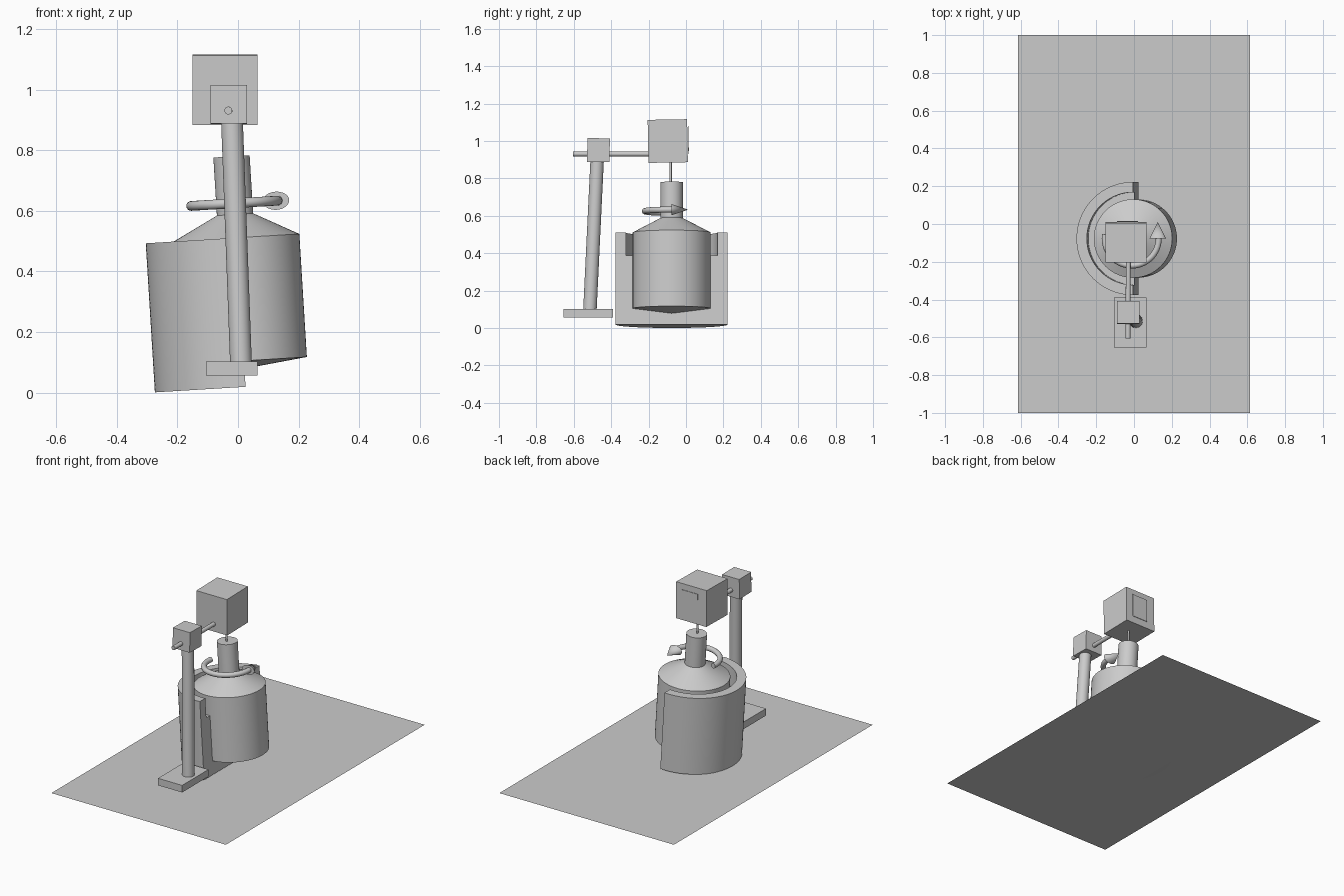
import bpy, bmesh
from math import radians, cos, sin, pi
from mathutils import Vector, Matrix

if "Cube" in bpy.data.objects:
    bpy.data.objects.remove(bpy.data.objects["Cube"])

# Tilted frame shared by the cup, the spindle and the arrow
TILT = Matrix.Translation((0.025, -0.077, 0.019)) @ Matrix.Rotation(radians(-3.5), 4, 'Y')


def finish(name, bm, matrix=None, smooth=True):
    bmesh.ops.remove_doubles(bm, verts=bm.verts, dist=1e-5)
    bmesh.ops.recalc_face_normals(bm, faces=bm.faces)
    me = bpy.data.meshes.new(name)
    bm.to_mesh(me)
    bm.free()
    ob = bpy.data.objects.new(name, me)
    bpy.context.collection.objects.link(ob)
    if matrix is not None:
        ob.matrix_world = matrix
    if smooth:
        bpy.ops.object.select_all(action='DESELECT')
        ob.select_set(True)
        bpy.context.view_layer.objects.active = ob
        bpy.ops.object.shade_smooth_by_angle(angle=radians(30))
    return ob


def box(name, lo, hi, tilt_x=0):
    lo, hi = Vector(lo), Vector(hi)
    bm = bmesh.new()
    bmesh.ops.create_cube(bm, size=1)
    bmesh.ops.scale(bm, vec=hi - lo, verts=bm.verts)
    m = Matrix.Translation((lo + hi) / 2) @ Matrix.Rotation(radians(tilt_x), 4, 'X')
    return finish(name, bm, m, False)


def rod(name, a, b, r1, r2=None, matrix=None, seg=32):
    a, b = Vector(a), Vector(b)
    bm = bmesh.new()
    bmesh.ops.create_cone(bm, cap_ends=True, segments=seg, radius1=r1,
                          radius2=r1 if r2 is None else r2, depth=(b - a).length)
    m = Matrix.Translation((a + b) / 2) @ (b - a).to_track_quat('Z', 'Y').to_matrix().to_4x4()
    return finish(name, bm, (matrix or Matrix()) @ m)


def revolve(name, profile, start, sweep, seg):
    # Profile of (radius, height) spun about local z; partial sweeps get capped
    bm = bmesh.new()
    full = sweep >= 359.9
    rings = []
    for i in range(seg + 1):
        t = radians(start + sweep * i / seg)
        rings.append([bm.verts.new((r * cos(t), r * sin(t), h)) for r, h in profile])
    n = len(profile)
    for p, q in zip(rings, rings[1:]):
        for k in range(n - 1):
            bm.faces.new((p[k], q[k], q[k + 1], p[k + 1]))
    if not full:
        bm.faces.new(rings[0])
        bm.faces.new(rings[-1])
    return finish(name, bm, TILT)


# Base sheet
bm = bmesh.new()
bmesh.ops.create_grid(bm, x_segments=1, y_segments=1, size=1)
bmesh.ops.scale(bm, vec=(0.615, 1, 1), verts=bm.verts)
finish("base_sheet", bm, Matrix.Translation((0, 0, 0.003)), False)

# Cup cut in half, filled to the liquid level
revolve("cutaway_cup", [(0, 0), (0.3, 0), (0.3, 0.493), (0.245, 0.493),
                        (0.245, 0.37), (0, 0.37)], 90, 180, 48)

# Spindle with conical underside, shoulder and neck
revolve("spindle", [(0, 0.06), (0.208, 0.086), (0.208, 0.493), (0.06, 0.57),
                    (0.06, 0.762), (0, 0.762)], 0, 360, 64)

# Rotation arrow around the neck
bm = bmesh.new()
R, r, N, M = 0.143, 0.016, 40, 16
rings = []
for i in range(N + 1):
    t = pi * (0.95 + 1.05 * i / N)
    rings.append([bm.verts.new(((R + r * cos(2 * pi * k / M)) * cos(t),
                                (R + r * cos(2 * pi * k / M)) * sin(t),
                                0.607 + r * sin(2 * pi * k / M))) for k in range(M)])
for p, q in zip(rings, rings[1:]):
    for k in range(M):
        bm.faces.new((p[k], q[k], q[(k + 1) % M], p[(k + 1) % M]))
bm.faces.new(rings[0])
bm.faces.new(rings[-1])
finish("arrow_shaft", bm, TILT)
head = rod("arrow_head", (0.138, 0.0, 0.607), (0.138, 0.088, 0.607), 0.03, 0, TILT)
head.scale.x, head.scale.y = [1.45 if abs((head.matrix_world.to_3x3().col[i].normalized()).x) > 0.5
                              else 1 for i in (0, 1)]

# Sensor head with its back plate and torsion wire
box("sensor_box", (-0.15, -0.203, 0.885), (0.065, 0.008, 1.115), 1)
box("sensor_plate", (-0.09, 0.011, 0.93), (0.02, 0.014, 1.08), 1)
rod("torsion_wire", (-0.022, -0.082, 0.77), (-0.027, -0.082, 0.9), 0.006, seg=16)

# Stand: foot, leaning post, clamp and arm
box("stand_foot", (-0.105, -0.655, 0.057), (0.065, -0.39, 0.102))
rod("stand_post", (0.01, -0.514, 0.09), (-0.02, -0.475, 0.9), 0.036)
box("stand_clamp", (-0.09, -0.528, 0.888), (0.03, -0.408, 1.015), -1)
rod("stand_arm", (-0.032, -0.605, 0.931), (-0.03, -0.19, 0.931), 0.013, seg=24)
